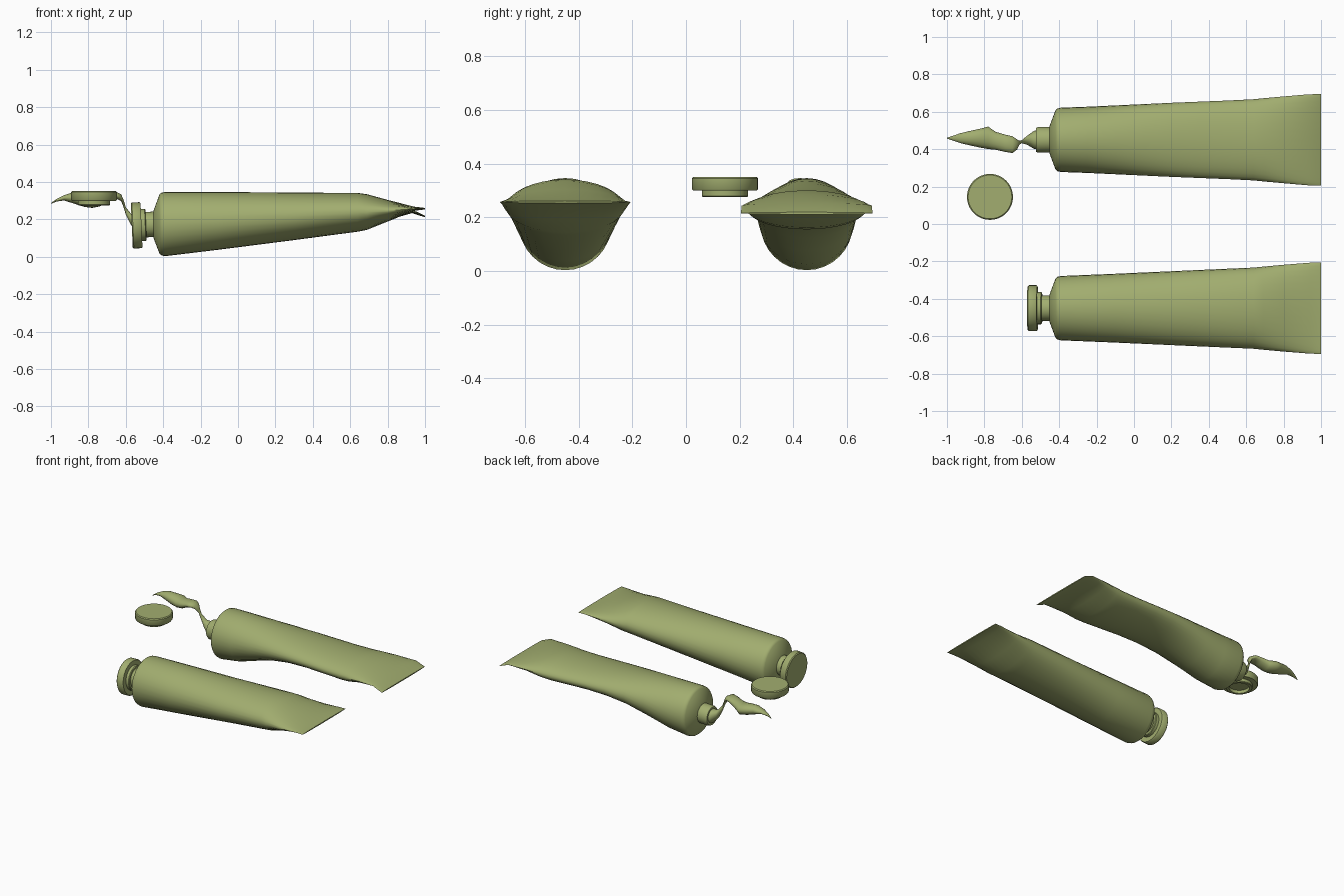
import bpy, bmesh
from math import cos, sin, tau, radians
from mathutils import Matrix

mat = bpy.data.materials.new("olive")
mat.diffuse_color = (0.36, 0.42, 0.16, 1)


def finish(name, bm, angle):
    bmesh.ops.recalc_face_normals(bm, faces=bm.faces)
    me = bpy.data.meshes.new(name)
    bm.to_mesh(me)
    bm.free()
    ob = bpy.data.objects.new(name, me)
    bpy.context.collection.objects.link(ob)
    me.materials.append(mat)
    bpy.ops.object.select_all(action='DESELECT')
    ob.select_set(True)
    bpy.context.view_layer.objects.active = ob
    bpy.ops.object.shade_smooth_by_angle(angle=radians(angle))
    return ob


def skin(bm, rings):
    n = len(rings[0])
    for a, b in zip(rings, rings[1:]):
        for i in range(n):
            j = (i + 1) % n
            bm.faces.new((a[i], a[j], b[j], b[i]))
    bm.faces.new(rings[0])
    bm.faces.new(rings[-1])


def loft(name, sections, n=32, angle=35):
    """Elliptical sections (x, y, z, half width, half height) along x."""
    bm = bmesh.new()
    rings = [[bm.verts.new((x, y + w * cos(tau * i / n), z + h * sin(tau * i / n)))
              for i in range(n)] for x, y, z, w, h in sections]
    skin(bm, rings)
    return finish(name, bm, angle)


def tube(name, y, body):
    """Neck and shoulder are shared; body rows are (x, bottom, top, half width)."""
    neck = [(-0.525, 0.171, 0.063), (-0.515, 0.171, 0.068), (-0.452, 0.173, 0.068),
            (-0.450, 0.173, 0.078), (-0.420, 0.175, 0.158), (-0.409, 0.175, 0.168)]
    rows = [(x, y, z, r, r) for x, z, r in neck]
    rows += [(x, y, (lo + hi) / 2, w, (hi - lo) / 2) for x, lo, hi, w in body]
    return loft(name, rows)


def cap(name, matrix, n=40):
    """Screw cap: wide disc over a narrower hollow collar."""
    profile = [(0.066, 0.022), (0.066, 0.0), (0.082, 0.0), (0.086, 0.004), (0.086, 0.024),
               (0.118, 0.024), (0.123, 0.030), (0.123, 0.070), (0.117, 0.076)]
    bm = bmesh.new()
    rings = [[bm.verts.new((r * cos(tau * i / n), r * sin(tau * i / n), h))
              for i in range(n)] for r, h in profile]
    skin(bm, rings)
    bm.transform(matrix)
    return finish(name, bm, 40)


# Full tube, closed
tube("closed_tube", -0.45, [
    (-0.39, 0.003, 0.346, 0.172), (-0.10, 0.038, 0.346, 0.184),
    (0.30, 0.089, 0.343, 0.202), (0.64, 0.134, 0.341, 0.217),
    (0.69, 0.144, 0.334, 0.222), (0.80, 0.188, 0.304, 0.232),
    (0.94, 0.245, 0.268, 0.243), (1.0, 0.253, 0.261, 0.245)])
cap("closed_tube_cap", Matrix.Translation((-0.492, -0.45, 0.17))
    @ Matrix.Rotation(radians(-92.5), 4, 'Y'))

# Squeezed tube, sagging through the middle
tube("squeezed_tube", 0.45, [
    (-0.39, 0.003, 0.346, 0.172), (-0.25, 0.025, 0.343, 0.177),
    (-0.10, 0.075, 0.336, 0.184), (0.05, 0.122, 0.326, 0.191),
    (0.20, 0.150, 0.315, 0.198), (0.35, 0.160, 0.306, 0.204),
    (0.50, 0.158, 0.300, 0.210), (0.64, 0.155, 0.300, 0.217),
    (0.70, 0.162, 0.300, 0.223), (0.80, 0.196, 0.285, 0.232),
    (0.93, 0.233, 0.253, 0.243), (1.0, 0.211, 0.219, 0.245)])

# Loose cap beside the squeezed tube
cap("loose_cap", Matrix.Translation((-0.77, 0.145, 0.275)))

# Squeezed-out contents: cone, thin thread, then a tapering blob
loft("squeezed_contents", [
    (-0.515, 0.45, 0.171, 0.052, 0.052), (-0.535, 0.45, 0.175, 0.048, 0.046),
    (-0.570, 0.448, 0.197, 0.025, 0.030), (-0.600, 0.440, 0.245, 0.008, 0.020),
    (-0.612, 0.435, 0.285, 0.010, 0.020), (-0.625, 0.425, 0.316, 0.027, 0.018),
    (-0.650, 0.424, 0.328, 0.045, 0.018), (-0.690, 0.432, 0.320, 0.046, 0.023),
    (-0.740, 0.445, 0.302, 0.048, 0.033), (-0.780, 0.461, 0.298, 0.060, 0.037),
    (-0.820, 0.459, 0.304, 0.051, 0.038), (-0.880, 0.459, 0.315, 0.038, 0.030),
    (-0.930, 0.459, 0.315, 0.026, 0.014), (-0.970, 0.459, 0.302, 0.012, 0.007),
    (-1.0, 0.459, 0.285, 0.002, 0.002)], n=16, angle=60)
